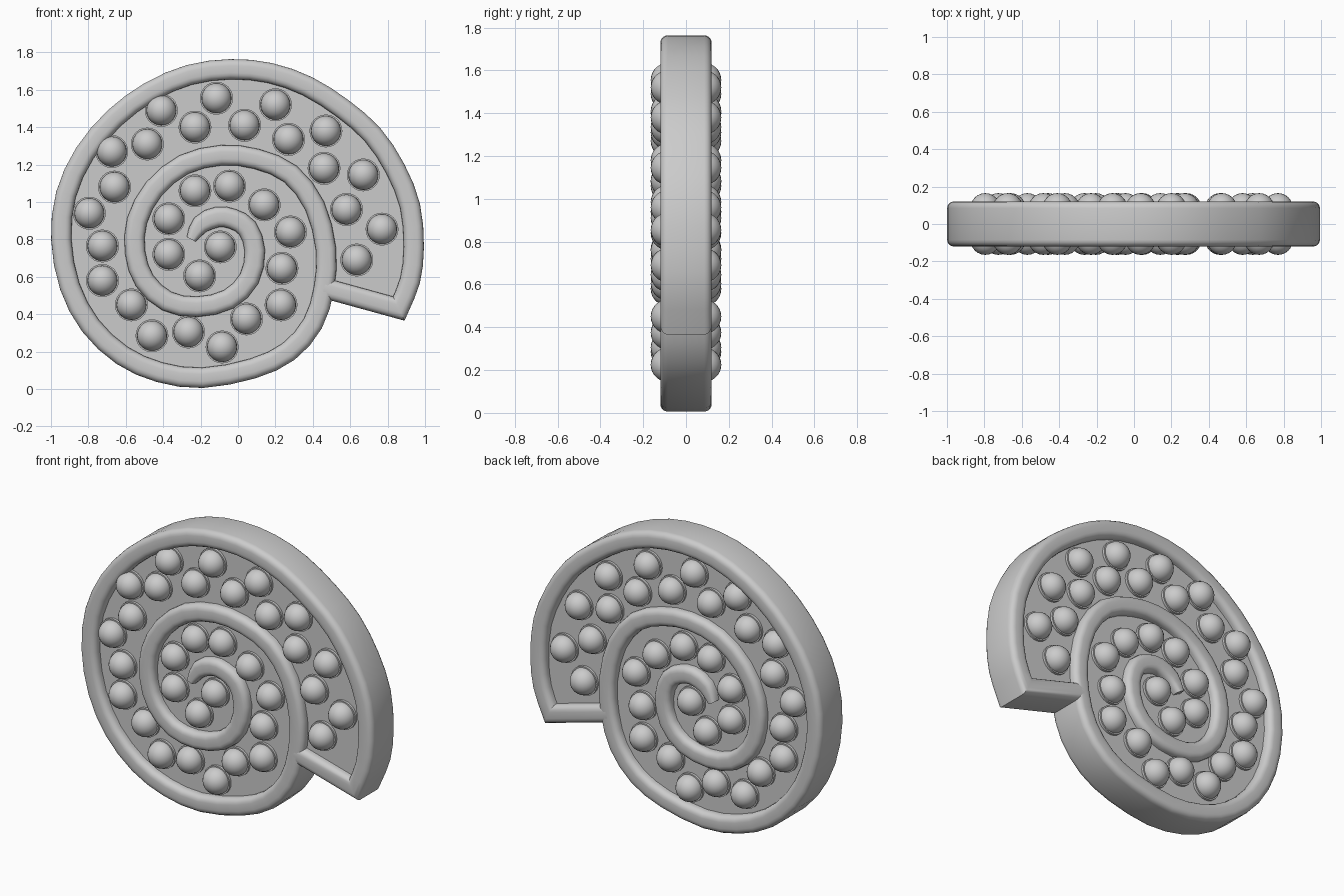
import bpy, bmesh, math
from mathutils import Vector

cube = bpy.data.objects.get("Cube")
if cube:
    bpy.data.objects.remove(cube, do_unlink=True)

WALL_HALF_WIDTH = 0.054
WALL_HALF_DEPTH = 0.12
EDGE_RADIUS = 0.035
PANEL_HALF_DEPTH = 0.07
BALL_RADIUS = 0.08

# Single flat grey
grey = bpy.data.materials.new("light_grey")
grey.use_nodes = True
colour = (0.6, 0.6, 0.6, 1)
grey.diffuse_color = colour
grey.node_tree.nodes["Principled BSDF"].inputs["Base Color"].default_value = colour


def add_object(name, bm, smooth_angle=None):
    """Turn a bmesh into a named object with the grey material."""
    bmesh.ops.recalc_face_normals(bm, faces=bm.faces)
    mesh = bpy.data.meshes.new(name)
    bm.to_mesh(mesh)
    bm.free()
    mesh.materials.append(grey)
    obj = bpy.data.objects.new(name, mesh)
    bpy.context.collection.objects.link(obj)
    if smooth_angle:
        bpy.ops.object.select_all(action='DESELECT')
        obj.select_set(True)
        bpy.context.view_layer.objects.active = obj
        bpy.ops.object.shade_smooth_by_angle(angle=math.radians(smooth_angle))
    return obj


def smooth_path(points, steps=2):
    """Catmull-Rom subdivision of an open path."""
    ext = [2 * points[0] - points[1]] + points + [2 * points[-1] - points[-2]]
    path = []
    for a, b, c, d in zip(ext, ext[1:], ext[2:], ext[3:]):
        for i in range(steps):
            t = i / steps
            path.append(0.5 * (2 * b + (c - a) * t
                               + (2 * a - 5 * b + 4 * c - d) * t ** 2
                               + (3 * b - a - 3 * c + d) * t ** 3))
    return path + [points[-1]]


def rounded_section(half_width, half_depth, radius, segments=4):
    """Rounded rectangle as (sideways, depth) pairs."""
    section = []
    for quarter, (sx, sy) in enumerate([(1, 1), (-1, 1), (-1, -1), (1, -1)]):
        for i in range(segments + 1):
            a = math.pi / 2 * (quarter + i / segments)
            section.append((sx * (half_width - radius) + radius * math.cos(a),
                            sy * (half_depth - radius) + radius * math.sin(a)))
    return section


def sweep(name, path, section, taper):
    """Sweep a section along a path in the xz plane with mitred corners."""
    bm = bmesh.new()
    rings = []
    last = len(path) - 1
    for i, p in enumerate(path):
        before = (p - path[i - 1]).normalized() if i else None
        after = (path[i + 1] - p).normalized() if i < last else None
        before, after = before or after, after or before
        tangent = (before + after).normalized()
        side = Vector((-tangent.y, tangent.x)) / tangent.dot(after)
        scale = taper.get(last - i, 1)
        rings.append([bm.verts.new((p.x + side.x * u * scale, v, p.y + side.y * u * scale))
                      for u, v in section])
    for r, s in zip(rings, rings[1:]):
        for j in range(len(r)):
            k = (j + 1) % len(r)
            bm.faces.new((r[j], r[k], s[k], s[j]))
    bm.faces.new(rings[0])
    bm.faces.new(rings[-1])
    return add_object(name, bm, 40)


# Spiral centreline in hundredths, from the mouth corner to the middle
spiral = [Vector(p) / 100 for p in [
    (86, 43), (92, 58), (94, 76), (92, 98), (84, 118), (72, 136), (56, 150), (37, 162),
    (17, 169), (-4, 171), (-26, 168), (-47, 159), (-66, 145), (-82, 126), (-92, 104),
    (-94.5, 80), (-90, 55), (-79, 34), (-62, 18), (-42, 9), (-19, 6), (8, 11), (27, 20),
    (40, 35), (46, 54), (47, 75), (41, 98), (28, 115), (10, 123), (-9, 125), (-29, 120),
    (-45, 107), (-54, 90), (-55, 73), (-50, 58), (-38, 47), (-22, 44), (-5, 48), (6, 59),
    (9, 74), (5, 86), (-3, 91), (-11, 92), (-20, 88), (-25, 80)]]
JUNCTION = 24  # spiral point where the mouth bar meets the inner whorl

# Raised spiral wall with the mouth bar as its first stretch
section = rounded_section(WALL_HALF_WIDTH, WALL_HALF_DEPTH, EDGE_RADIUS)
sweep("spiral_wall", [spiral[JUNCTION]] + smooth_path(spiral), section,
      {0: 0.5, 1: 0.75, 2: 0.9})

# Recessed panel filling the shell outline
bm = bmesh.new()
outline = smooth_path(spiral[:JUNCTION + 1])
front = bm.faces.new([bm.verts.new((p.x, -PANEL_HALF_DEPTH, p.y)) for p in outline])
extruded = bmesh.ops.extrude_face_region(bm, geom=[front], use_keep_orig=True)
moved = [g for g in extruded["geom"] if isinstance(g, bmesh.types.BMVert)]
bmesh.ops.translate(bm, verts=moved, vec=(0, 2 * PANEL_HALF_DEPTH, 0))
bmesh.ops.triangulate(bm, faces=[f for f in bm.faces if len(f.verts) > 4])
add_object("recessed_panel", bm)

# Ball centres in hundredths, following the coil
balls = [
    (-41, 149), (-11.5, 155.5), (20, 152), (47, 138), (-23, 140), (3.5, 141), (-48.5, 131),
    (-67.5, 127), (27, 133.5), (46, 118), (67, 114.5), (-66, 108), (58, 96), (77, 85.5),
    (63.5, 69), (-79.5, 94), (-72.5, 76.5), (-72.5, 58), (-57, 45), (-46, 28.5),
    (-26.5, 30.5), (-8.5, 22.5), (4.5, 37.5), (23, 45), (23.5, 64.5), (28, 84), (14, 98.5),
    (-4.5, 108.5), (-23, 106), (-37, 91), (-37, 72), (-20.5, 60.5), (-9.5, 76)]

# Balls and their low collars, on both faces
bm = bmesh.new()
bmesh.ops.create_uvsphere(bm, u_segments=24, v_segments=14, radius=BALL_RADIUS)
ball = add_object("ball", bm, 40)
bm = bmesh.new()
bmesh.ops.create_cone(bm, cap_ends=True, segments=24, radius1=0.088, radius2=0.088, depth=0.17)
for v in bm.verts:
    v.co = Vector((v.co.x, v.co.z, v.co.y))
collar = add_object("ball_collar", bm, 40)

for index, (x, z) in enumerate(balls):
    for face, side in (("front", -1), ("back", 1)):
        copy = bpy.data.objects.new(f"{face}_ball_{index + 1}", ball.data)
        copy.location = (x / 100, side * 0.085, z / 100)
        bpy.context.collection.objects.link(copy)
    ring = bpy.data.objects.new(f"ball_collar_{index + 1}", collar.data)
    ring.location = (x / 100, 0, z / 100)
    bpy.context.collection.objects.link(ring)

# Remove the two template objects, keeping their shared meshes
for template in (ball, collar):
    bpy.data.objects.remove(template, do_unlink=True)
